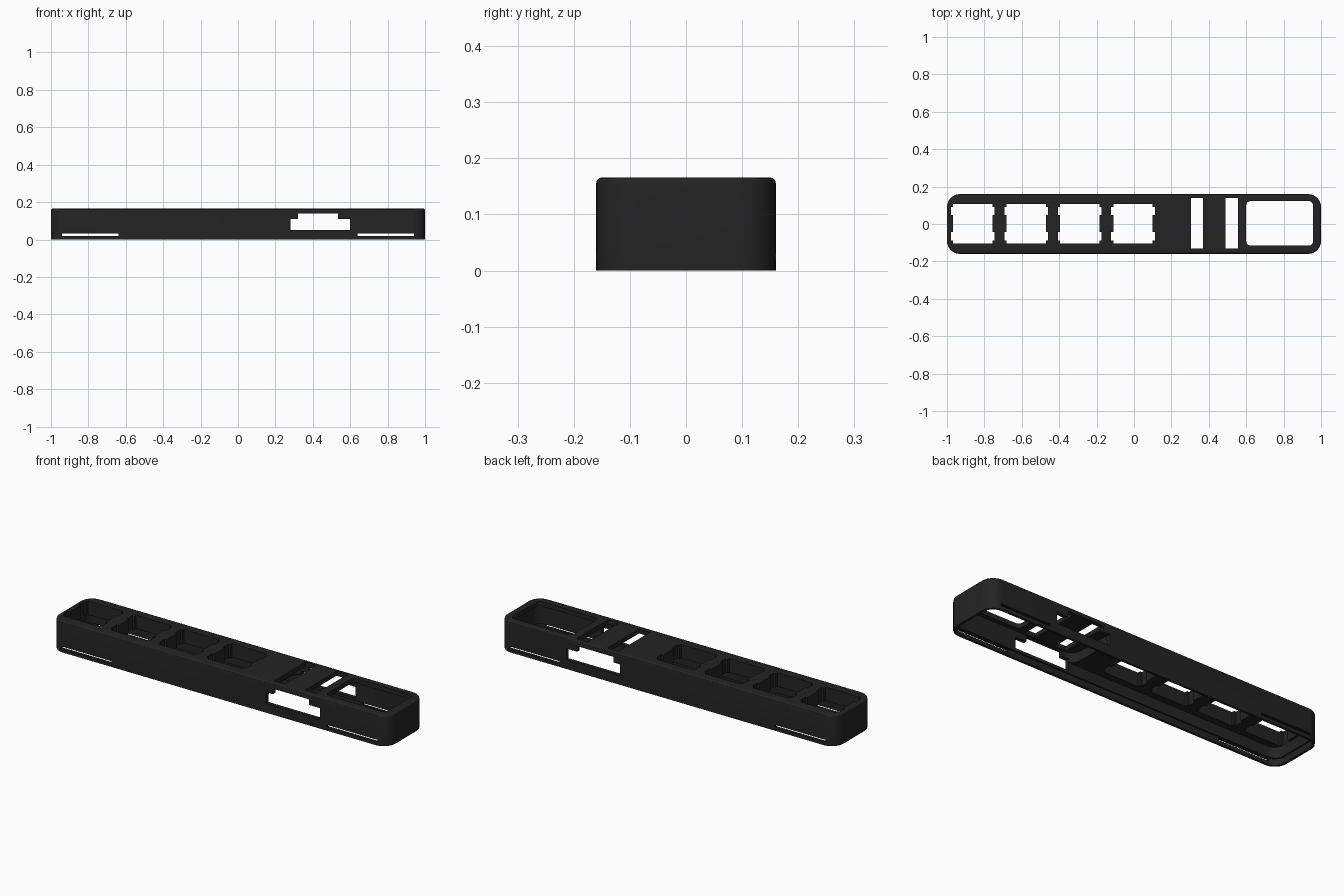
import bpy, bmesh, math

if "Cube" in bpy.data.objects:
    bpy.data.objects.remove(bpy.data.objects["Cube"])

black = bpy.data.materials.new("matte black")
black.diffuse_color = (0.017, 0.017, 0.017, 1)
black.use_nodes = True
black.node_tree.nodes["Principled BSDF"].inputs["Base Color"].default_value = black.diffuse_color


def rounded(x0, x1, y0, y1, r, n=8):
    """Outline of a rectangle with rounded corners."""
    pts = []
    for cx, cy, a in ((x1 - r, y1 - r, 0), (x0 + r, y1 - r, 90),
                      (x0 + r, y0 + r, 180), (x1 - r, y0 + r, 270)):
        for i in range(n + 1):
            t = math.radians(a + 90 * i / n)
            pts.append((cx + r * math.cos(t), cy + r * math.sin(t)))
    return pts


def prism(name, pts, lo, hi, along_y=False):
    """Extrude an outline along z, or along y for wall cutouts."""
    bm = bmesh.new()
    vs = [bm.verts.new((p, lo, q) if along_y else (p, q, lo)) for p, q in pts]
    face = bm.faces.new(vs)
    ext = bmesh.ops.extrude_face_region(bm, geom=[face])
    d = (0, hi - lo, 0) if along_y else (0, 0, hi - lo)
    bmesh.ops.translate(bm, vec=d, verts=[v for v in ext["geom"] if isinstance(v, bmesh.types.BMVert)])
    bmesh.ops.recalc_face_normals(bm, faces=bm.faces)
    me = bpy.data.meshes.new(name)
    bm.to_mesh(me)
    bm.free()
    ob = bpy.data.objects.new(name, me)
    bpy.context.collection.objects.link(ob)
    me.materials.append(black)
    return ob


def rect(x0, x1, y0, y1):
    return [(x0, y0), (x1, y0), (x1, y1), (x0, y1)]


def cut(target, cutter):
    bpy.context.view_layer.objects.active = target
    m = target.modifiers.new("cut", 'BOOLEAN')
    m.operation, m.solver, m.object = 'DIFFERENCE', 'EXACT', cutter
    bpy.ops.object.modifier_apply(modifier=m.name)
    bpy.data.objects.remove(cutter)


H = 0.166
# Case body with softened top rim
case = prism("case", rounded(-1, 1, -0.16, 0.16, 0.07), 0, H)
bm = bmesh.new()
bm.from_mesh(case.data)
rim = [e for e in bm.edges if all(v.co.z > H - 1e-4 for v in e.verts)]
bmesh.ops.bevel(bm, geom=rim, offset=0.01, segments=3, profile=0.5, affect='EDGES')
bm.to_mesh(case.data)
bm.free()

# Hollow underside: lid recess, main cavity, taller electronics bay
cut(case, prism("lid_recess", rounded(-0.988, 0.988, -0.148, 0.148, 0.058), -0.05, 0.035))
cut(case, prism("cavity", rounded(-0.98, 0.98, -0.14, 0.14, 0.05), -0.06, 0.092))
cut(case, prism("bay", rounded(0.25, 0.98, -0.14, 0.14, 0.05), -0.07, 0.142))

# Four switch holes, each with a pair of clip notches per side
half = [(0.105, -0.105), (0.105, -0.09), (0.117, -0.09), (0.117, -0.045), (0.105, -0.045),
        (0.105, 0.045), (0.117, 0.045), (0.117, 0.09), (0.105, 0.09), (0.105, 0.105)]
outline = half + [(-x, -y) for x, y in half]
for i in range(4):
    cx = -0.862 + 0.2857 * i
    cut(case, prism("switch_hole", [(x + cx, y + 0.002) for x, y in outline], 0.05, 0.3))

# Two narrow slots and the large window in the top
for x0, x1 in ((0.305, 0.37), (0.49, 0.555)):
    cut(case, prism("top_slot", rect(x0, x1, -0.13, 0.139), 0.05, 0.3))
cut(case, prism("window", rounded(0.6, 0.957, -0.115, 0.122, 0.022, 5), 0.05, 0.3))

# Stepped port and lid clip slots through both long walls
port = [(0.28, 0.05), (0.6, 0.05), (0.6, 0.11), (0.535, 0.11),
        (0.535, 0.14), (0.32, 0.14), (0.32, 0.11), (0.28, 0.11)]
cut(case, prism("port", port, -0.3, 0.3, True))
for s in (-1, 1):
    x0, x1 = sorted((s * 0.94, s * 0.64))
    cut(case, prism("clip_slot", rect(x0, x1, 0.02, 0.031), -0.3, 0.3, True))

bpy.ops.object.select_all(action='DESELECT')
case.select_set(True)
bpy.context.view_layer.objects.active = case
bpy.ops.object.shade_smooth_by_angle(angle=math.radians(30))
